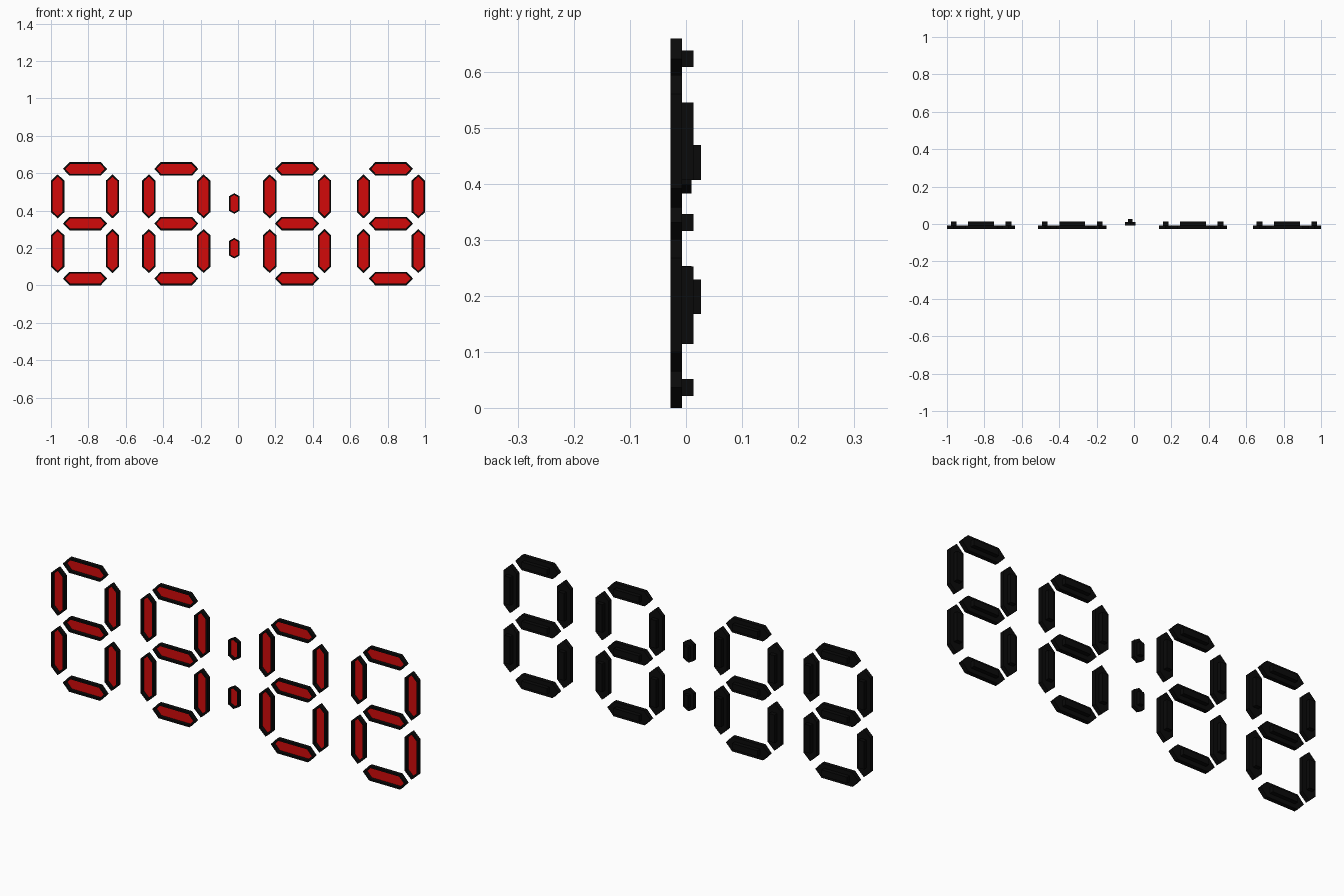
import bpy, bmesh

cube = bpy.data.objects.get("Cube")
if cube:
    bpy.data.objects.remove(cube)


def make_material(name, color):
    mat = bpy.data.materials.new(name)
    mat.use_nodes = True
    mat.diffuse_color = color
    mat.node_tree.nodes["Principled BSDF"].inputs["Base Color"].default_value = color
    return mat


BLACK = make_material("black plastic", (0.003, 0.003, 0.003, 1))
RED = make_material("red lens", (0.65, 0.003, 0.003, 1))


def add_box(bm, cx, cz, hx, hz, y0, y1):
    """Axis-aligned box, centred on cx, cz and running from y0 to y1."""
    verts = bmesh.ops.create_cube(bm, size=2)["verts"]
    for v in verts:
        v.co = (cx + v.co.x * hx, (y0 + y1) / 2 + v.co.y * (y1 - y0) / 2, cz + v.co.z * hz)


def add_segment(name, cx, cz, half_len, half_wid, tip, upright, front, back, recess, rim, peg):
    """Pointed six-sided housing with a recessed lens and a rear peg."""
    inner = half_len - tip
    outline = [(-half_len, 0), (-inner, -half_wid), (inner, -half_wid),
               (half_len, 0), (inner, half_wid), (-inner, half_wid)]
    if upright:
        outline = [(-w, l) for l, w in outline]
    bm = bmesh.new()
    face = bm.faces.new([bm.verts.new((cx + x, front, cz + z)) for x, z in outline])
    body = bmesh.ops.extrude_face_region(bm, geom=[face], use_keep_orig=True)["geom"]
    for v in body:
        if isinstance(v, bmesh.types.BMVert):
            v.co.y = back
    bmesh.ops.recalc_face_normals(bm, faces=bm.faces)
    # lens: inset face sunk inside a thin rim
    lens = min(bm.faces, key=lambda f: f.calc_center_median().y)
    bmesh.ops.inset_region(bm, faces=[lens], thickness=rim, use_even_offset=True)
    walls = bmesh.ops.extrude_discrete_faces(bm, faces=[lens])["faces"]
    lens = walls[0]
    for v in lens.verts:
        v.co.y += recess
    lens.material_index = 1
    # rear peg
    peg_len, peg_wid, peg_back = peg
    hx, hz = (peg_wid, peg_len) if upright else (peg_len, peg_wid)
    add_box(bm, cx, cz, hx, hz, back, peg_back)

    mesh = bpy.data.meshes.new(name)
    bm.to_mesh(mesh)
    bm.free()
    mesh.materials.append(BLACK)
    mesh.materials.append(RED)
    bpy.context.collection.objects.link(bpy.data.objects.new(name, mesh))


# four digits of seven segments each
LEVELS = {"bottom": 0.037, "middle": 0.331, "top": 0.623}
SIDES = {"right": -0.1465, "left": 0.1465}
ROWS = {"lower": 0.184, "upper": 0.476}
bar = dict(half_len=0.118, half_wid=0.036, tip=0.034, front=-0.028, back=-0.007,
           recess=0.017, rim=0.009, peg=(0.069, 0.015, 0.013))

for number, cx in enumerate((-0.8175, -0.33, 0.316, 0.8175), 1):
    for level, z in LEVELS.items():
        add_segment(f"digit_{number}_{level}_bar", cx, z, upright=False, **bar)
    for row, z in ROWS.items():
        for side, dx in SIDES.items():
            add_segment(f"digit_{number}_{row}_{side}_bar", cx + dx, z, upright=True, **bar)

# two separator dots
for row, z in {"lower": 0.199, "upper": 0.438}.items():
    add_segment(f"{row}_dot", -0.02, z, half_len=0.055, half_wid=0.028, tip=0.016,
                upright=True, front=-0.008, back=0.010, recess=0.012, rim=0.008,
                peg=(0.031, 0.011, 0.027))
